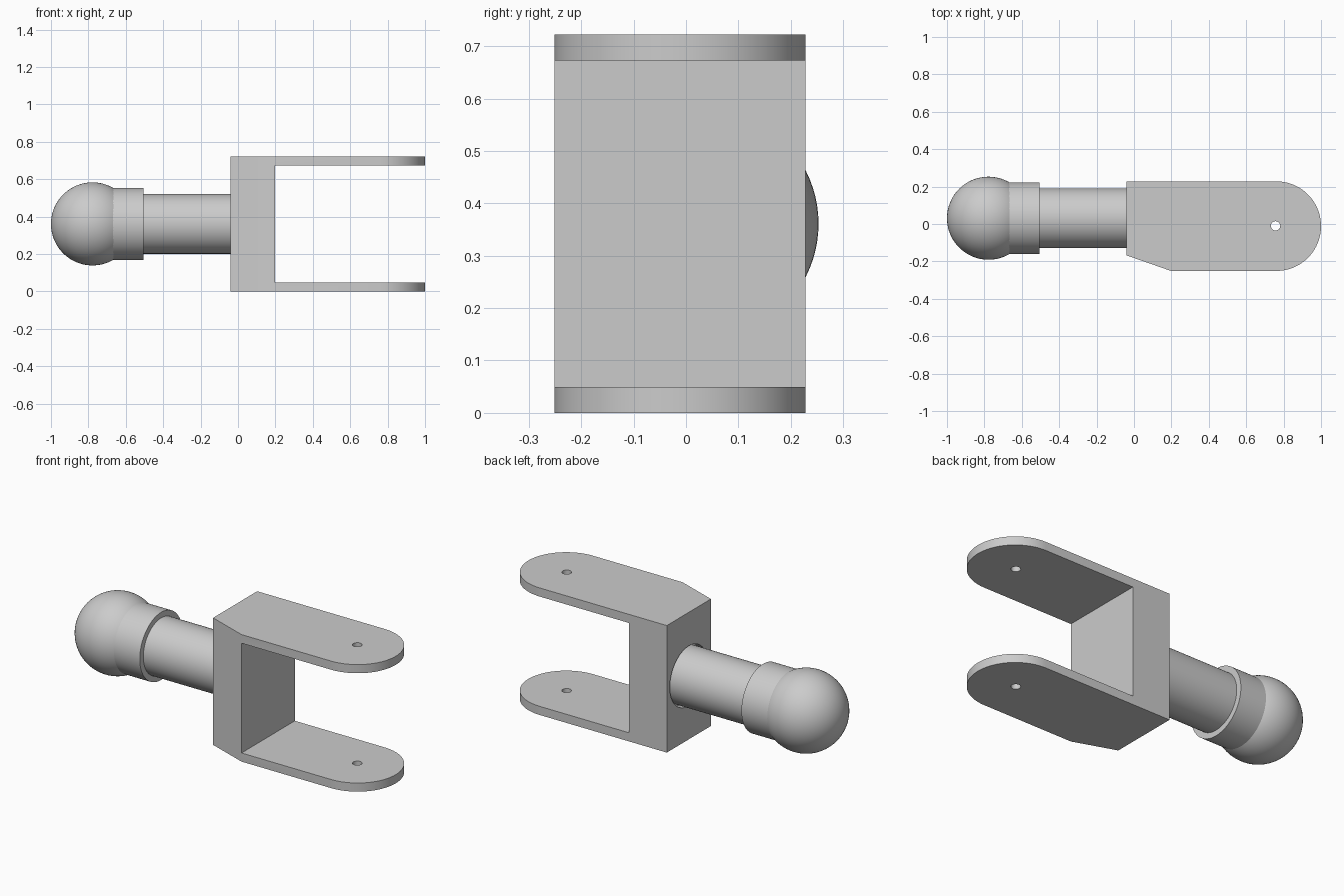
import bpy, bmesh, math
from mathutils import Matrix

if "Cube" in bpy.data.objects:
    bpy.data.objects.remove(bpy.data.objects["Cube"])

grey = bpy.data.materials.new("plain grey")
grey.diffuse_color = (0.6, 0.6, 0.6, 1)
grey.use_nodes = True
grey.node_tree.nodes["Principled BSDF"].inputs["Base Color"].default_value = grey.diffuse_color
AXIS_Y, AXIS_Z = 0.031, 0.361      # centre line of the shaft


def add_object(name, bm):
    bmesh.ops.recalc_face_normals(bm, faces=bm.faces[:])
    mesh = bpy.data.meshes.new(name)
    bm.to_mesh(mesh)
    bm.free()
    mesh.materials.append(grey)
    obj = bpy.data.objects.new(name, mesh)
    bpy.context.collection.objects.link(obj)
    return obj


def smooth(obj):
    bpy.ops.object.select_all(action='DESELECT')
    obj.select_set(True)
    bpy.context.view_layer.objects.active = obj
    bpy.ops.object.shade_smooth_by_angle(angle=math.radians(30))


def rod(name, x0, x1, radius):
    """Cylinder along x on the shaft centre line."""
    bm = bmesh.new()
    place = Matrix.Translation(((x0 + x1) / 2, AXIS_Y, AXIS_Z)) @ Matrix.Rotation(math.pi / 2, 4, 'Y')
    bmesh.ops.create_cone(bm, cap_ends=True, segments=96, radius1=radius, radius2=radius,
                          depth=x1 - x0, matrix=place)
    return add_object(name, bm)


def cut(obj, cutter):
    mod = obj.modifiers.new("cut", 'BOOLEAN')
    mod.operation, mod.solver, mod.object = 'DIFFERENCE', 'EXACT', cutter
    deps = bpy.context.evaluated_depsgraph_get()
    mesh = bpy.data.meshes.new_from_object(obj.evaluated_get(deps))
    obj.modifiers.clear()
    obj.data = mesh
    bpy.data.objects.remove(cutter)


# Fork: rounded outline with one slanted corner, extruded upward
top, bottom = 0.228, -0.251
r, cy = (top - bottom) / 2, (top + bottom) / 2
outline = [(-0.039, top), (-0.039, -0.168), (0.198, bottom)]
for i in range(49):
    a = -math.pi / 2 + math.pi * i / 48
    outline.append((1 - r + r * math.cos(a), cy + r * math.sin(a)))
bm = bmesh.new()
face = bm.faces.new([bm.verts.new((x, y, 0)) for x, y in outline])
ext = bmesh.ops.extrude_face_region(bm, geom=[face])
bmesh.ops.translate(bm, vec=(0, 0, 0.722),
                    verts=[v for v in ext['geom'] if isinstance(v, bmesh.types.BMVert)])
fork = add_object("fork_bracket", bm)

# Gap between the two arms
bm = bmesh.new()
bmesh.ops.create_cube(bm, size=1, matrix=Matrix.Translation((0.698, 0, 0.361))
                      @ Matrix.Diagonal((1, 1, 0.624, 1)))
cut(fork, add_object("gap_cutter", bm))

# Pin holes through both arms
bm = bmesh.new()
bmesh.ops.create_cone(bm, cap_ends=True, segments=32, radius1=0.025, radius2=0.025, depth=2,
                      matrix=Matrix.Translation((0.757, -0.01, 0.361)))
cut(fork, add_object("pin_hole_cutter", bm))

# Shallow socket around the shaft
cut(fork, rod("socket_cutter", -0.2, 0.0, 0.17))
smooth(fork)

# Shaft and collar
smooth(rod("shaft", -0.7, 0.03, 0.16))
smooth(rod("collar", -0.72, -0.505, 0.192))

# Ball end
bm = bmesh.new()
bmesh.ops.create_uvsphere(bm, u_segments=64, v_segments=40, radius=0.222,
                          matrix=Matrix.Translation((-0.778, AXIS_Y, AXIS_Z)))
smooth(add_object("ball_end", bm))
